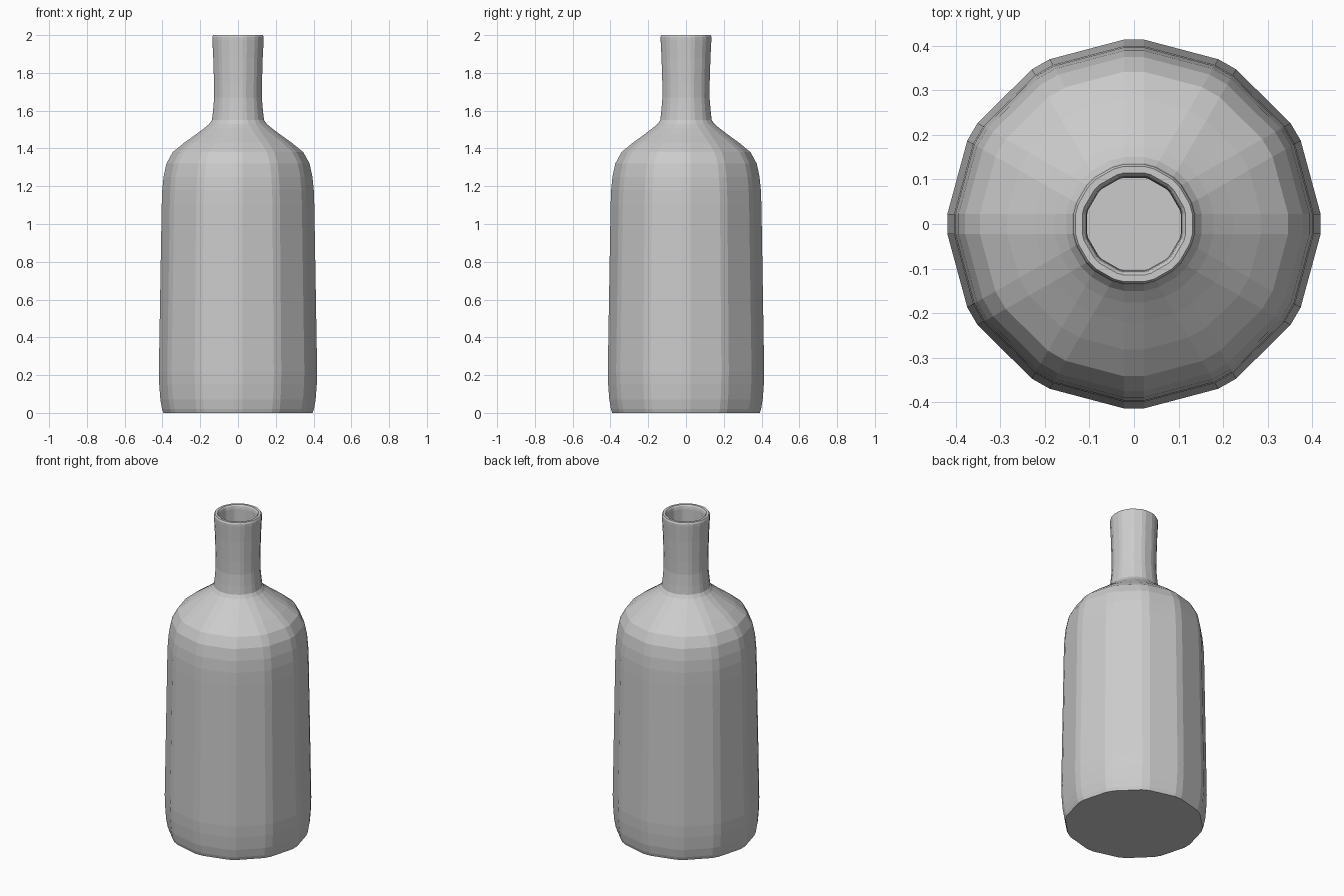
import bpy, bmesh
from math import cos, sin, pi

if "Cube" in bpy.data.objects:
    bpy.data.objects.remove(bpy.data.objects["Cube"])

HALF = 0.023      # half width of the bevelled strip on each corner
Y_SCALE = 0.988   # bottle is slightly narrower front to back


def ring(bm, r, z):
    """Twelve-sided ring with bevelled corners of constant width."""
    h = min(HALF, r * 0.22)
    verts = []
    for k in range(12):
        a = k * pi / 6
        for t in (-h, h):
            x, y = r * cos(a) - t * sin(a), r * sin(a) + t * cos(a)
            verts.append(bm.verts.new((x, y * Y_SCALE, z)))
    return verts


def lathe(name, profile, cap_start, cap_end):
    bm = bmesh.new()
    rings = [ring(bm, r, z) for r, z in profile]
    for a, b in zip(rings, rings[1:]):
        for i in range(24):
            j = (i + 1) % 24
            bm.faces.new((a[i], a[j], b[j], b[i]))
    if cap_start:
        bm.faces.new(rings[0][::-1])
    if cap_end:
        bm.faces.new(rings[-1])
    mesh = bpy.data.meshes.new(name)
    bm.to_mesh(mesh)
    bm.free()
    obj = bpy.data.objects.new(name, mesh)
    bpy.context.collection.objects.link(obj)
    return obj


# Body: chamfered foot, slightly tapering sides and rounded shoulder
lathe("bottle_body", [
    (0.395, 0.0), (0.402, 0.02), (0.411, 0.07), (0.417, 0.15), (0.419, 0.22),
    (0.404, 1.10), (0.401, 1.18), (0.394, 1.25), (0.379, 1.32), (0.346, 1.38),
    (0.285, 1.43), (0.222, 1.475), (0.178, 1.508), (0.152, 1.53),
    (0.138, 1.55)], True, False)

# Neck: flared tube with rounded lip, hollow down to its base
lathe("bottle_neck", [
    (0.138, 1.55), (0.132, 1.60), (0.126, 1.67), (0.127, 1.75), (0.131, 1.88),
    (0.136, 1.975), (0.136, 1.99), (0.131, 2.0), (0.116, 2.0), (0.110, 1.992),
    (0.107, 1.975), (0.105, 1.88), (0.105, 1.56)], False, True)
